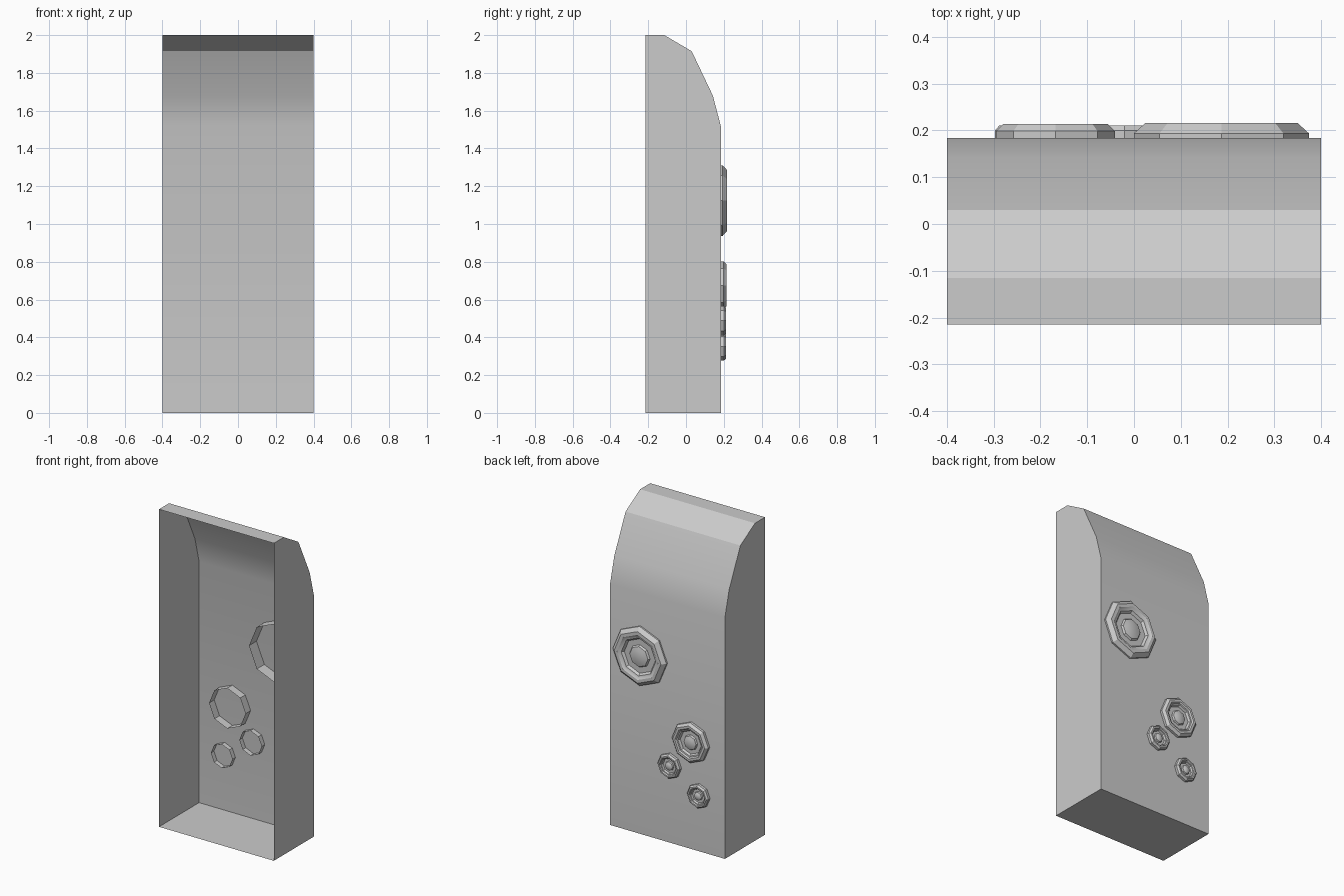
import bpy, bmesh
from math import cos, sin, pi, radians

if "Cube" in bpy.data.objects:
    bpy.data.objects.remove(bpy.data.objects["Cube"])

W, FRONT, BACK = 0.4, -0.215, 0.184


def finish(bm, name):
    me = bpy.data.meshes.new(name)
    bm.to_mesh(me)
    bm.free()
    ob = bpy.data.objects.new(name, me)
    bpy.context.collection.objects.link(ob)
    bpy.ops.object.select_all(action='DESELECT')
    ob.select_set(True)
    bpy.context.view_layer.objects.active = ob
    bpy.ops.object.shade_smooth_by_angle(angle=radians(30))
    return ob


# Thin hollow shell, open at the front: side profile swept across the width
profile = [(FRONT, 0), (BACK, 0), (BACK, 1.52), (0.142, 1.68),
           (0.03, 1.915), (-0.115, 2.0), (FRONT, 2.0)]
bm = bmesh.new()
left = [bm.verts.new((-W, y, z)) for y, z in profile]
right = [bm.verts.new((W, y, z)) for y, z in profile]
for i in range(len(profile) - 1):
    bm.faces.new((left[i], right[i], right[i + 1], left[i + 1]))
bm.faces.new(left[::-1])
bm.faces.new(right)
bmesh.ops.recalc_face_normals(bm, faces=bm.faces)
finish(bm, "shell")


# Octagonal stud: open tube through the wall, bevelled rim, recess and dome
def stud(name, x, z, r, wall, top, rim):
    sections = [(1.0, -0.4 * r), (1.0, wall), (rim, top), (0.76, top),
                (0.70, top * 0.75), (0.64, top * 0.7), (0.58, top * 0.25),
                (0.38, top * 0.25), (0.34, top * 0.6), (0.2, top * 0.82)]
    bm = bmesh.new()
    rings = [[bm.verts.new((x + r * s * cos(k * pi / 4), BACK + h,
                            z + r * s * sin(k * pi / 4))) for k in range(8)]
             for s, h in sections]
    for a, b in zip(rings, rings[1:]):
        for k in range(8):
            n = (k + 1) % 8
            bm.faces.new((a[k], b[k], b[n], a[n]))
    tip = bm.verts.new((x, BACK + top * 0.9, z))
    for k in range(8):
        bm.faces.new((rings[-1][k], tip, rings[-1][(k + 1) % 8]))
    finish(bm, name)


stud("large_stud", 0.187, 1.124, 0.187, 0.01, 0.032, 0.87)
stud("medium_stud", -0.168, 0.675, 0.127, 0.015, 0.030, 0.88)
stud("small_stud_upper", -0.02, 0.488, 0.078, 0.016, 0.027, 0.88)
stud("small_stud_lower", -0.222, 0.352, 0.075, 0.016, 0.027, 0.88)
